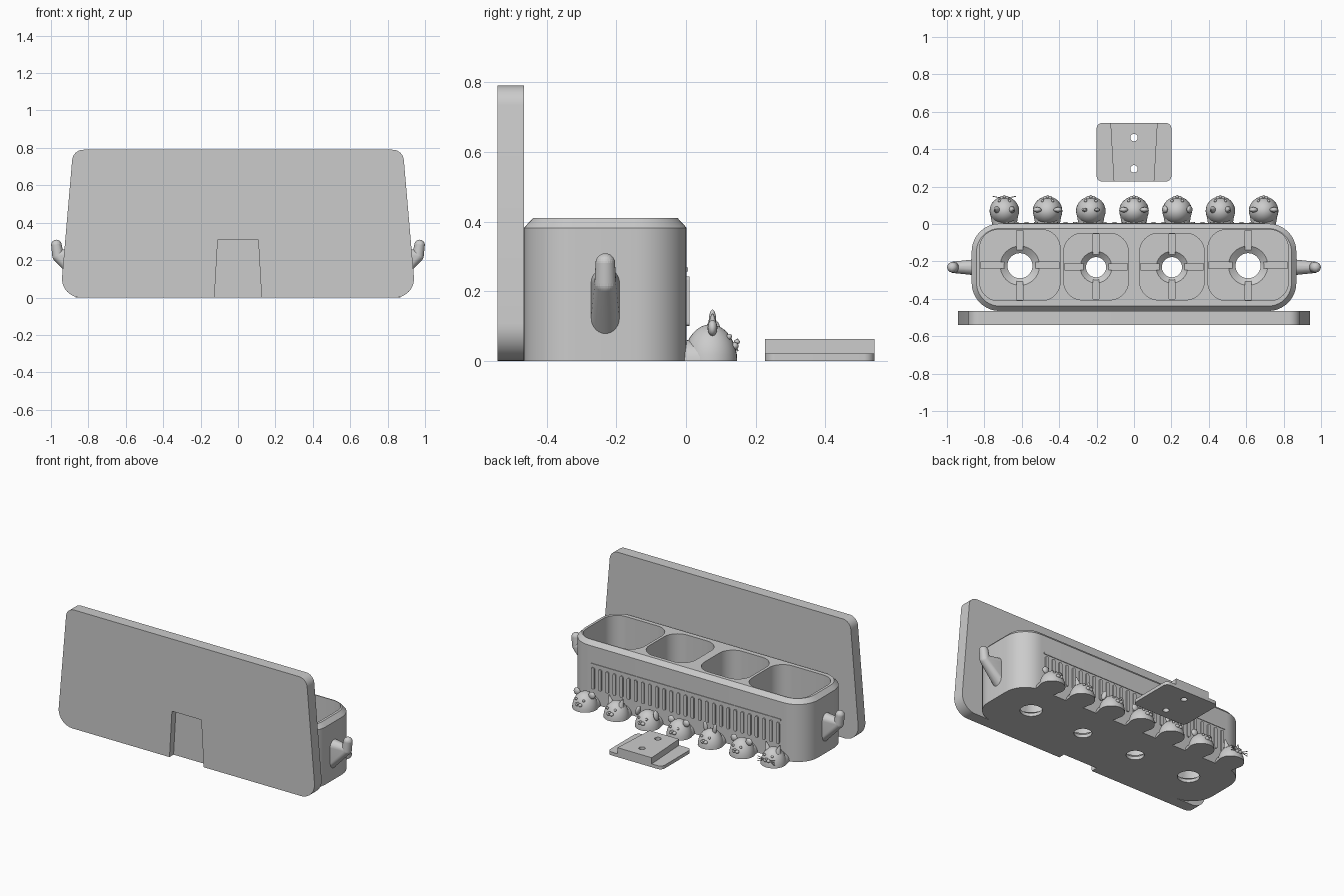
import bpy, bmesh, math
from mathutils import Vector, Matrix

if "Cube" in bpy.data.objects:
    bpy.data.objects.remove(bpy.data.objects["Cube"])

grey = bpy.data.materials.new("plain grey")
grey.use_nodes = True
grey.diffuse_color = (0.6, 0.6, 0.6, 1)
grey.node_tree.nodes["Principled BSDF"].inputs["Base Color"].default_value = (0.6, 0.6, 0.6, 1)


def finish(bm, name):
    bmesh.ops.recalc_face_normals(bm, faces=bm.faces)
    mesh = bpy.data.meshes.new(name)
    bm.to_mesh(mesh)
    bm.free()
    ob = bpy.data.objects.new(name, mesh)
    bpy.context.collection.objects.link(ob)
    mesh.materials.append(grey)
    return ob


def smooth(ob, angle=30):
    bpy.ops.object.select_all(action='DESELECT')
    ob.select_set(True)
    bpy.context.view_layer.objects.active = ob
    bpy.ops.object.shade_smooth_by_angle(angle=math.radians(angle))


def rounded(corners, steps=10):
    """Outline of (x, y, radius) corners with true arcs."""
    out = []
    for i, (x, y, r) in enumerate(corners):
        p = Vector((x, y))
        if r == 0:
            out.append(p)
            continue
        a = (Vector(corners[i - 1][:2]) - p).normalized()
        b = (Vector(corners[(i + 1) % len(corners)][:2]) - p).normalized()
        half = a.angle(b) / 2
        c = p + (a + b).normalized() * r / math.sin(half)
        d = r / math.tan(half)
        va, vb = p + a * d - c, p + b * d - c
        sweep = math.pi - 2 * half
        for k in range(steps + 1):
            t = sweep * k / steps
            out.append(c + (va * math.sin(sweep - t) + vb * math.sin(t)) / math.sin(sweep))
    return out


def box_outline(cx, cy, w, d, r):
    return rounded([(cx - w, cy - d, r), (cx + w, cy - d, r), (cx + w, cy + d, r), (cx - w, cy + d, r)])


def circle(cx, cy, r, n=40):
    return [Vector((cx + r * math.cos(k * math.tau / n), cy + r * math.sin(k * math.tau / n))) for k in range(n)]


def loft(name, layers, upright=False):
    """Stack of (height, outline) layers; upright ones run along y."""
    bm = bmesh.new()
    rings = [[bm.verts.new((p.x, h, p.y) if upright else (p.x, p.y, h)) for p in pts] for h, pts in layers]
    for lo, hi in zip(rings, rings[1:]):
        for i in range(len(lo)):
            bm.faces.new((lo[i - 1], lo[i], hi[i], hi[i - 1]))
    bm.faces.new(rings[0])
    bm.faces.new(rings[-1])
    return finish(bm, name)


def cut(ob, cutters):
    bpy.context.view_layer.objects.active = ob
    for c in cutters:
        c.hide_render = True
        mod = ob.modifiers.new("cut", 'BOOLEAN')
        mod.operation, mod.solver, mod.object = 'DIFFERENCE', 'EXACT', c
        bpy.ops.object.modifier_apply(modifier=mod.name)
        bpy.data.objects.remove(c)


def blob(bm, loc, size, tilt=0, seg=16):
    m = Matrix.Translation(loc) @ Matrix.Rotation(tilt, 4, 'Y') @ Matrix.Diagonal((*size, 1))
    return bmesh.ops.create_uvsphere(bm, u_segments=seg, v_segments=seg // 2 + 2, radius=1, matrix=m)["verts"]


def rod(bm, a, b, r1, r2, seg=16, squash=1):
    a, b = Vector(a), Vector(b)
    m = (Matrix.Translation((a + b) / 2) @ Matrix.Diagonal((1, 1, squash, 1))
         @ (b - a).to_track_quat('Z', 'Y').to_matrix().to_4x4())
    bmesh.ops.create_cone(bm, cap_ends=True, segments=seg, radius1=r1, radius2=r2, depth=(b - a).length, matrix=m)


# Upright board with a tapered mounting slot in its front
board_outline = rounded([(-0.95, 0, 0.1), (0.95, 0, 0.1), (0.882, 0.79, 0.06), (-0.882, 0.79, 0.06)])
board = loft("back_board", [(y, board_outline) for y in (-0.54, -0.465)], upright=True)
slot = [Vector(p) for p in ((-0.127, -0.02), (0.127, -0.02), (0.108, 0.31), (-0.108, 0.31))]
cut(board, [loft("slot_cutter", [(-0.6, slot), (-0.497, slot)], upright=True)])
smooth(board)

# Trough with a chamfered rim
CY = -0.2315
trough = loft("planter_trough", [(z, box_outline(0, CY, 0.868 - i, 0.2335 - i, 0.15 - i))
                                 for z, i in ((0, 0), (0.382, 0), (0.41, 0.026))])
# Four pockets, each with a cross of drain grooves and a countersunk hole
FLOOR = 0.05
cutters = []
for cx, w, d, cy in ((-0.61, 0.215, 0.19, -0.22), (-0.203, 0.173, 0.178, -0.228),
                     (0.203, 0.173, 0.178, -0.228), (0.61, 0.215, 0.19, -0.22)):
    cutters.append(loft("pocket", [(z, box_outline(cx, cy, w, d, 0.1)) for z in (FLOOR, 0.5)]))
    for gw, gd in ((w - 0.004, 0.017), (0.017, d - 0.004)):
        cutters.append(loft("groove", [(z, box_outline(cx, cy, gw, gd, 0)) for z in (FLOOR - 0.015, FLOOR + 0.02)]))
    k = w / 0.215
    cutters.append(loft("drain", [(z, circle(cx, cy - 0.003, r * k)) for z, r in
                                  ((-0.02, 0.067), (0.022, 0.067), (FLOOR, 0.105), (FLOOR + 0.01, 0.105))]))
cut(trough, cutters)
smooth(trough)

# Fence slats and rail on the rear wall
SLATS = 27
for i in range(SLATS):
    x = -0.68 + 1.36 * i / (SLATS - 1)
    outline = rounded([(x - 0.011, 0.1, 0.01), (x + 0.011, 0.1, 0.01),
                       (x + 0.011, 0.243, 0.01), (x - 0.011, 0.243, 0.01)], 4)
    loft("fence_slat", [(y, outline) for y in (-0.004, 0.01)], upright=True)
rail = [Vector(p) for p in ((-0.7, 0.257), (0.7, 0.257), (0.7, 0.268), (-0.7, 0.268))]
loft("fence_rail", [(-0.004, rail), (0.006, rail)], upright=True)

# Upturned side handles, made of hulls between spheres
for side, label in ((1, "left"), (-1, "right")):
    bm = bmesh.new()
    chains = ([(0.855, 0.112, 0.042), (0.855, 0.225, 0.042), (0.962, 0.222, 0.031)],
              [(0.962, 0.222, 0.031), (0.971, 0.281, 0.028)])
    for chain in chains:
        verts = []
        for x, z, r in chain:
            verts += blob(bm, (side * x, CY, z), (r if x > 0.9 else 0.02, r, r), seg=24)
        res = bmesh.ops.convex_hull(bm, input=verts)
        inner = [v for v in res["geom_interior"] if isinstance(v, bmesh.types.BMVert)]
        bmesh.ops.delete(bm, geom=list(set(inner)), context='VERTS')
    smooth(finish(bm, label + "_handle"), 40)


# Row of half-dome animals along the foot of the rear wall
def animal(name, cx, kind):
    bm = bmesh.new()
    blob(bm, (cx, 0.07, 0), (0.079, 0.077, 0.105), seg=32)
    rod(bm, (cx, -0.004, 0), (cx, 0.062, 0), 0.065, 0.077, 32, 0.9)
    bmesh.ops.bisect_plane(bm, geom=bm.verts[:] + bm.edges[:] + bm.faces[:],
                           plane_co=(0, 0, 0), plane_no=(0, 0, -1), clear_outer=True)
    bmesh.ops.holes_fill(bm, edges=[e for e in bm.edges if e.is_boundary])
    for s in (-1, 1):
        if kind == "round":
            blob(bm, (cx + s * 0.055, 0.076, 0.095), (0.023, 0.014, 0.023))
        elif kind == "floppy":
            blob(bm, (cx + s * 0.066, 0.078, 0.088), (0.014, 0.021, 0.032), -s * 0.25)
        elif kind == "long":
            blob(bm, (cx + s * 0.034, 0.076, 0.112), (0.014, 0.011, 0.036), s * 0.15)
        else:
            rod(bm, (cx + s * 0.037, 0.076, 0.08), (cx + s * 0.05, 0.076, 0.135), 0.02, 0.003)
        blob(bm, (cx + s * 0.028, 0.124, 0.07), (0.008, 0.008, 0.008), seg=10)
        blob(bm, (cx + s * 0.011, 0.139, 0.043), (0.014, 0.012, 0.011), seg=12)
        if kind == "whiskered":
            for dz in (-0.01, 0, 0.01):
                rod(bm, (cx + s * 0.015, 0.139, 0.046), (cx + s * 0.062, 0.148, 0.046 + dz * 1.6), 0.0025, 0.0025, 6)
    blob(bm, (cx, 0.146, 0.055), (0.009, 0.009, 0.007), seg=10)
    smooth(finish(bm, name), 40)


for i, kind in enumerate(("whiskered", "round", "long", "round", "floppy", "pointed", "round")):
    animal(kind + "_animal", (i - 3) * 0.231, kind)

# Separate mounting plate with a tapered tongue and two screw holes
base = loft("mounting_plate", [(z, box_outline(0, 0.3835, 0.2, 0.1565, 0.03)) for z in (0, 0.022)])
wedge = [Vector(p) for p in ((-0.108, 0.227), (0.108, 0.227), (0.126, 0.54), (-0.126, 0.54))]
tongue = loft("mounting_tongue", [(0.022, wedge), (0.063, wedge)])
for part in (base, tongue):
    cut(part, [loft("screw_hole", [(z, circle(0, y, 0.02, 24)) for z in (-0.05, 0.1)]) for y in (0.295, 0.462)])
    smooth(part)
